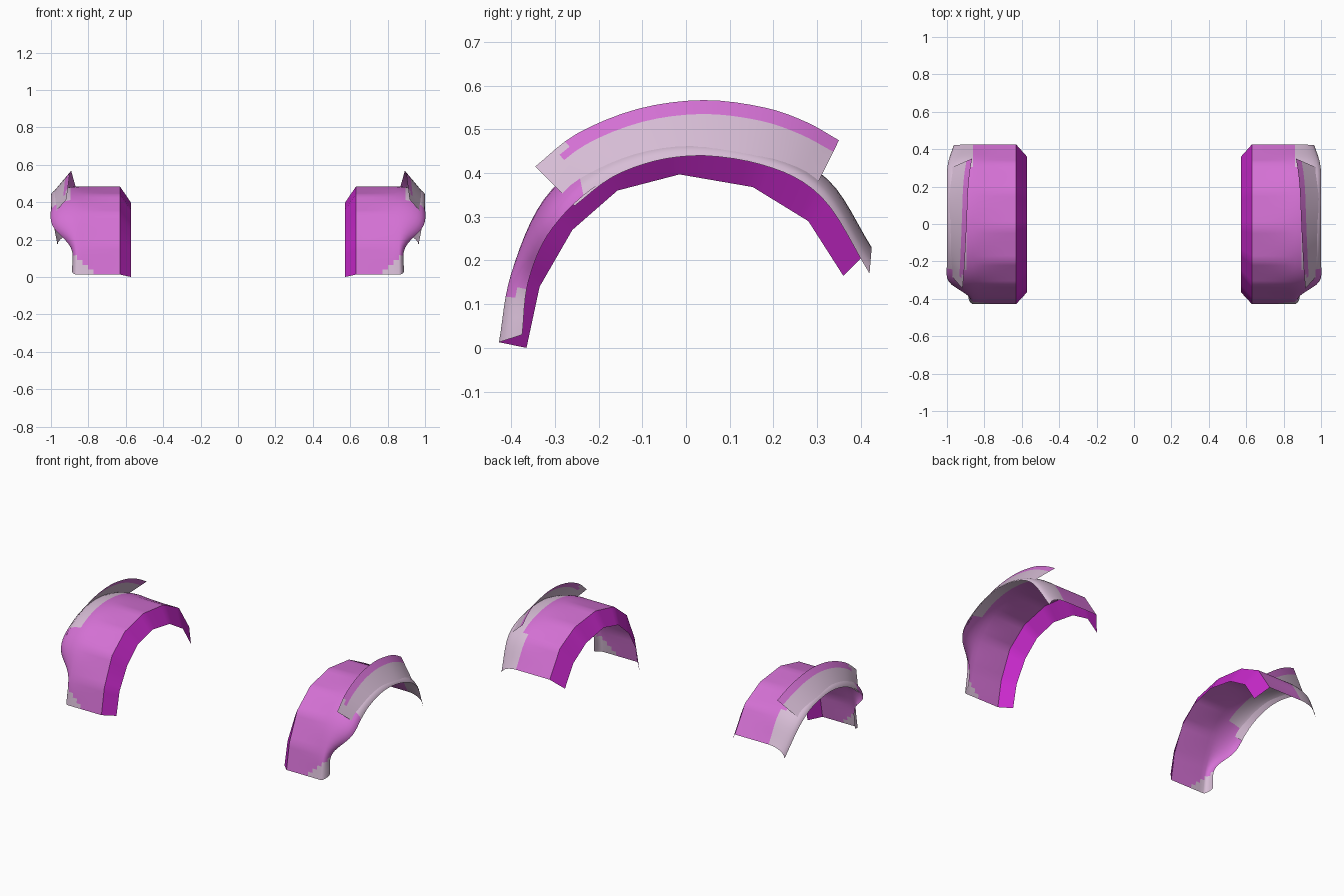
import bpy
import math
from mathutils import Vector

cube = bpy.data.objects.get("Cube")
if cube:
    bpy.data.objects.remove(cube)


def material(name, rgb):
    m = bpy.data.materials.new(name)
    m.use_nodes = True
    m.diffuse_color = (*rgb, 1)
    m.node_tree.nodes["Principled BSDF"].inputs["Base Color"].default_value = (*rgb, 1)
    return m


MATERIALS = [
    material("orchid", (0.66, 0.165, 0.66)),
    material("deep_magenta", (0.58, 0.022, 0.60)),
    material("pale_mauve", (0.68, 0.51, 0.67)),
]
ORCHID, MAGENTA, MAUVE = range(3)


def sample(keys, t, smooth):
    """Point on a path at parameter t, straight or rounded between its keys."""
    last = len(keys) - 1
    i = min(int(t), last - 1)
    f = t - i
    a, b = Vector(keys[i]), Vector(keys[i + 1])
    if not smooth:
        return a.lerp(b, f)
    before = Vector(keys[i - 1]) if i else 2 * a - b
    after = Vector(keys[i + 2]) if i + 2 <= last else 2 * b - a
    ta, tb = (b - before) / 2, (after - a) / 2
    return (a * (2 * f**3 - 3 * f**2 + 1) + ta * (f**3 - 2 * f**2 + f)
            + b * (3 * f**2 - 2 * f**3) + tb * (f**3 - f**2))


def sheet(name, rows, colour):
    """Thin sheet through rows of points, mirrored to the other side."""
    n = len(rows[0])
    faces = [(r * n + c, r * n + c + 1, (r + 1) * n + c + 1, (r + 1) * n + c)
             for r in range(len(rows) - 1) for c in range(n - 1)]
    mesh = bpy.data.meshes.new(name)
    mesh.from_pydata([p for row in rows for p in row], [], faces)
    for m in MATERIALS:
        mesh.materials.append(m)
    for k, face in enumerate(mesh.polygons):
        face.material_index = colour(k % (n - 1), face.center)
    obj = bpy.data.objects.new(name, mesh)
    bpy.context.collection.objects.link(obj)
    obj.modifiers.new("Mirror", "MIRROR").use_mirror_merge = False
    bpy.ops.object.select_all(action="DESELECT")
    obj.select_set(True)
    bpy.context.view_layer.objects.active = obj
    bpy.ops.object.shade_smooth_by_angle(angle=math.radians(38))
    return obj


# Fender paths, front to back: inner edge, crown and outer lip
inner_edge = [(-.365, 0), (-.335, .14), (-.26, .27), (-.157, .36),
              (-.015, .397), (.153, .368), (.28, .29), (.36, .165)]
crown = [(-.428, .013), (-.40, .17), (-.325, .34), (-.20, .44),
         (-.02, .483), (.18, .46), (.325, .385), (.425, .23)]
outer_lip = [(.887, -.375, .03), (.893, -.36, .155), (.992, -.305, .275),
             (1, -.19, .38), (1, -.02, .438), (1, .17, .42),
             (.997, .31, .345), (.965, .42, .17)]
STEPS = 6
CREASE = .86

rows = []
for r in range((len(crown) - 1) * STEPS + 1):
    t = r / STEPS
    low, top = sample(inner_edge, t, False), sample(crown, t, False)
    round_top = sample(crown, t, True)
    lip = sample(outer_lip, t, True)
    row = [(.572, *low)]
    # Straight crown, blending into a rounder outer shoulder
    for c in range(9):
        f = c / 8
        row.append((.63 + (CREASE - .63) * f, *top.lerp(round_top, f * f)))
    for c in range(1, 7):
        a = math.pi / 2 * c / 6
        drop = 1 - math.cos(a)
        row.append((CREASE + (lip.x - CREASE) * math.sin(a),
                    round_top.x + (lip.y - round_top.x) * drop,
                    round_top.y + (lip.z - round_top.y) * drop))
    rows.append(row)


def fender_colour(column, p):
    if column == 0:
        return MAGENTA
    if p.z < .13 and p.y < 0 and p.x - p.z > .755:
        return MAUVE
    if p.y > -.24 and p.x > .91 or p.y > .3 and p.x > CREASE:
        return MAUVE
    return ORCHID


sheet("wheel_fender", rows, fender_colour)

# Raised flare standing off the outer lip
flare_low = [(.997, -.255, .325), (1, -.17, .39), (1, -.07, .428), (1, .03, .44),
             (1, .13, .432), (.997, .22, .405), (.985, .298, .37)]
flare_top = [(.917, -.345, .415), (.908, -.25, .49), (.90, -.11, .547), (.893, .04, .567),
             (.887, .18, .55), (.878, .275, .517), (.866, .35, .475)]
rows = []
for r in range((len(flare_top) - 1) * 4 + 1):
    a, b = sample(flare_top, r / 4, True), sample(flare_low, r / 4, True)
    rows.append([a.lerp(b, c / 8) for c in range(9)])

sheet("fender_flare", rows,
      lambda column, p: ORCHID if column < 2 and p.y > -.28 else MAUVE)
